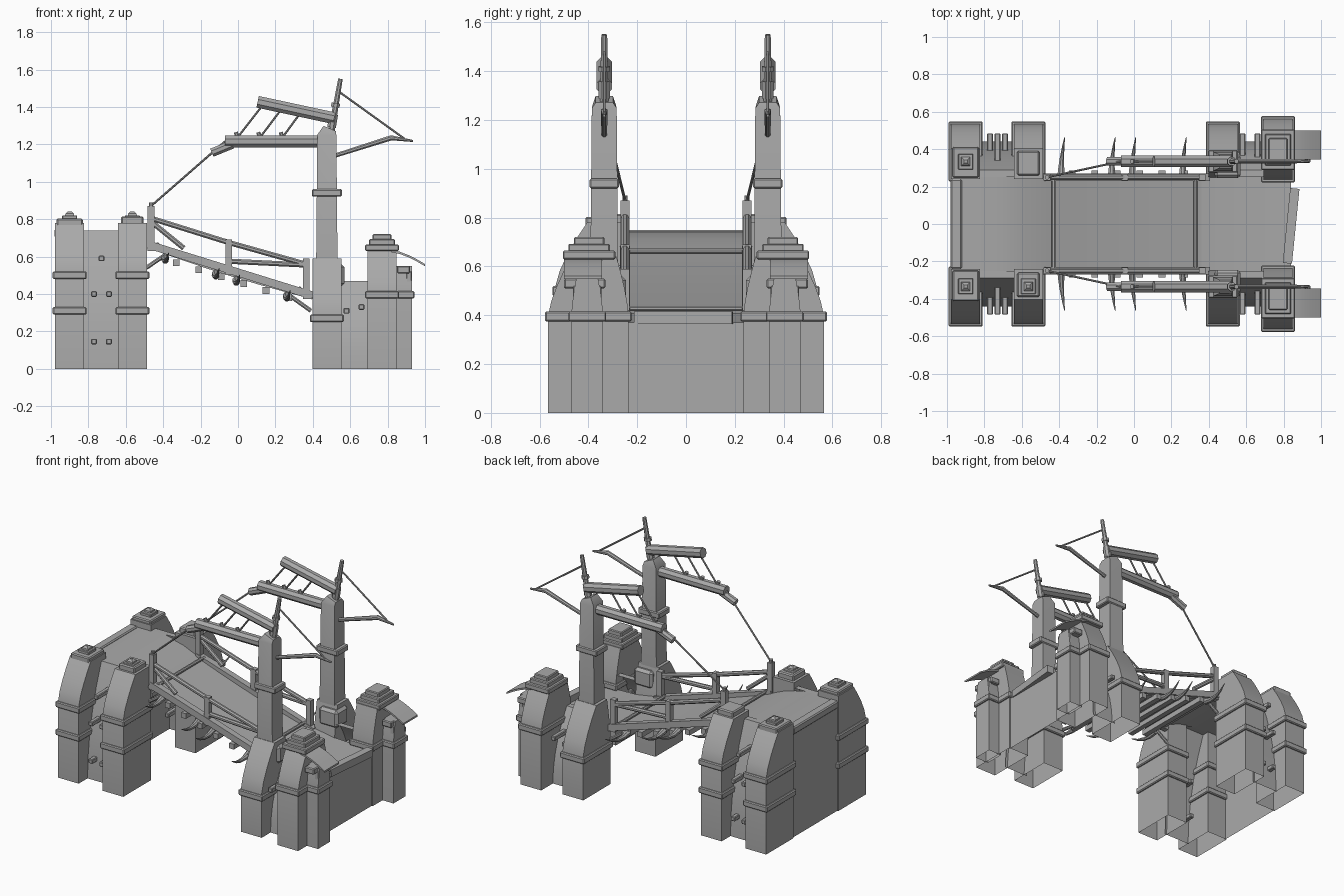
import bpy, bmesh, math
from mathutils import Vector

old = bpy.data.objects.get("Cube")
if old:
    bpy.data.objects.remove(old, do_unlink=True)

GREY = (.4, .4, .4, 1)
stone = bpy.data.materials.new("grey stone")
stone.use_nodes = True
stone.diffuse_color = GREY
stone.node_tree.nodes["Principled BSDF"].inputs["Base Color"].default_value = GREY

# Shared measures
ROAD_EDGE = .25
MAST_X, MAST_Y = .475, .335
TOWER_INNER, TOWER_OUTER = .24, .535
BAND_LIP, BAND_HEIGHT = .013, .04
CORD, PEG, RAIL, TIMBER, LOG = .006, .012, .015, .025, .034


def steps(count):
    return [i / count for i in range(count + 1)]


def finish(name, bm):
    bmesh.ops.recalc_face_normals(bm, faces=bm.faces)
    mesh = bpy.data.meshes.new(name)
    bm.to_mesh(mesh)
    bm.free()
    mesh.materials.append(stone)
    part = bpy.data.objects.new(name, mesh)
    bpy.context.collection.objects.link(part)
    bpy.ops.object.select_all(action='DESELECT')
    part.select_set(True)
    bpy.context.view_layer.objects.active = part
    bpy.ops.object.shade_smooth_by_angle(angle=math.radians(35))


def skin(name, loops, closed=True, bottom=True):
    """Join point loops with quads; closed loops get end caps."""
    bm = bmesh.new()
    rows = [[bm.verts.new(point) for point in loop] for loop in loops]
    for low, high in zip(rows, rows[1:]):
        for i in range(len(low) - (not closed)):
            j = (i + 1) % len(low)
            bm.faces.new((low[i], low[j], high[j], high[i]))
    if closed:
        bm.faces.new(rows[-1])
        if bottom:
            bm.faces.new(rows[0])
    finish(name, bm)


def block(name, centre, size):
    """Box with slightly worn edges."""
    bm = bmesh.new()
    bmesh.ops.create_cube(bm, size=1)
    for vert in bm.verts:
        vert.co = [c + v * d for c, v, d in zip(centre, vert.co, size)]
    bmesh.ops.bevel(bm, geom=list(bm.edges), offset=min(size) / 7, segments=1, affect='EDGES')
    finish(name, bm)


def rod(name, points, radii, sides=8):
    """Straight or bent bar with one radius, or one radius per point."""
    points = [Vector(point) for point in points]
    if not isinstance(radii, tuple):
        radii = (radii,) * len(points)
    last = len(points) - 1
    loops = []
    for i, (point, radius) in enumerate(zip(points, radii)):
        along = (points[min(i + 1, last)] - points[max(i - 1, 0)]).normalized()
        u = along.cross(Vector((0, 0, 1) if abs(along.z) < .9 else (0, 1, 0))).normalized()
        v = along.cross(u)
        angles = [math.tau * (k + .5) / sides for k in range(sides)]
        loops.append([point + (u * math.cos(a) + v * math.sin(a)) * radius for a in angles])
    skin(name, loops)


def tower(name, s, x, width, inner, outer, shoulder, top, top_inner, top_outer, bands):
    """Open-bottomed shaft, upright to the shoulder and curving in above it."""
    half = width / 2

    def loop(z, near, far):
        return [(x + dx, s * y, z) for dx, y in ((-half, near), (half, near), (half, far), (-half, far))]

    loops = [loop(0, inner, outer)]
    for t in steps(4):
        bend = t ** 1.4
        loops.append(loop(shoulder + (top - shoulder) * t,
                          inner + (top_inner - inner) * bend,
                          outer + (top_outer - outer) * bend))
    skin(name, loops, bottom=False)
    for z in bands:
        block(name + "_band", (x, s * (inner + outer) / 2, z),
              (width + 2 * BAND_LIP, outer - inner + 2 * BAND_LIP, BAND_HEIGHT))


def roadway(name, path):
    skin(name, [[(x, -ROAD_EDGE, z), (x, ROAD_EDGE, z)] for x, z in path], closed=False)


def side_wall(name, s, x, width, height):
    """Wall that sweeps inward as it rises, then meets the roadway."""
    profile = [(.44 - .15 * t * t, height * t) for t in steps(5)] + [(ROAD_EDGE, height)]
    skin(name, [[(end, s * y, z) for y, z in profile] for end in (x - width / 2, x + width / 2)],
         closed=False)


def deck_z(x):
    return .515 - .31 * x


def log_z(x):
    return 1.45 - .215 * x


# Roadways, end walls and curbs
roadway("upper_roadway", [(-.97, 0), (-.97, .74), (-.72, .74), (-.58, .71), (-.44, .65)])
roadway("lower_roadway", [(.36, .41), (.55, .38), (.84, .37), (.84, 0)])
block("upper_end_curb", (-.95, 0, .725), (.06, .48, .05))
rod("lower_end_curb", [(.82, -.21, .39), (.86, .19, .39)], .035, 4)

# Sloping bridge deck, slightly sagging, with cross timbers and end bars
deck = []
for t in steps(6):
    x = .86 * t - .46
    z = deck_z(x) - .012 * math.sin(math.pi * t)
    deck.append([(x, y, z + dz) for y, dz in ((-ROAD_EDGE, 0), (ROAD_EDGE, 0),
                                              (ROAD_EDGE, -.02), (-ROAD_EDGE, -.02))])
skin("bridge_deck", deck)
for i in range(6):
    x = .12 * i - .33
    rod("cross_timber", [(x, y, deck_z(x) - .05) for y in (-.285, .285)], TIMBER, 4)
for x in (-.43, .33):
    rod("deck_end_bar", [(x, y, deck_z(x) + RAIL) for y in (-ROAD_EDGE, ROAD_EDGE)], PEG)

for s, side in ((-1, "right_"), (1, "left_")):

    def at(x, z, y=MAST_Y):
        return (x, s * y, z)

    def box(part, x, y, z, *size):
        block(side + part, (x, s * y, z), size)

    def bar(part, points, radii, y=MAST_Y, sides=8):
        rod(side + part, [at(x, z, y) for x, z in points], radii, sides)

    # Upper gate towers with bands, caps and knobs
    for x, outermost in ((-.9, True), (-.565, False)):
        tower(side + "gate_tower", s, x, .155, TOWER_INNER, TOWER_OUTER, .52, .78,
              TOWER_INNER, .405, (.31, .5))
        if outermost:
            box("tower_cap", x, .33, .78, .14, .165, .045)
        else:
            box("tower_crown", x, .325, .79, .12, .13, .05)
        if outermost or s < 0:
            box("cap_step", x, .333, .808, .08, .085, .025)
            bar("cap_knob", [(x, .815), (x, .83), (x, .842)], (.036, .032, PEG), sides=4)

    # Flared side walls with stub beams
    side_wall(side + "upper_side_wall", s, -.73, .2, .74)
    side_wall(side + "lower_side_wall", s, .62, .18, .47)
    stubs = [(x, z) for x in (-.77, -.69) for z in (.145, .4)]
    for x, z in stubs + [(-.73, .59), (.58, .31), (.66, .33)]:
        box("stub_beam", x, .41, z, .03, .15, .03)

    # Mast tower, mast and collar
    tower(side + "mast_tower", s, MAST_X, .155, TOWER_INNER, TOWER_OUTER, .3, .59, .28, .395, (.27,))
    box("mast_foot", .5, .31, .5, .14, .13, .12)
    bar("mast", [(MAST_X, .55), (MAST_X, 1.25), (MAST_X + RAIL, 1.285)], (.081, .072, .05), sides=4)
    box("mast_collar", MAST_X, MAST_Y, .94, .16, .12, BAND_HEIGHT)

    # Hoisting logs, links, weight and rope
    bar("lower_hoist_log", [(-.07, 1.215), (.45, 1.215)], LOG)
    bar("upper_hoist_log", [(x, log_z(x)) for x in (.105, .515)], LOG)
    bar("hoist_weight", [(-.14, 1.155), (-.03, 1.2)], TIMBER)
    for i in range(3):
        foot, head = .12 * i, .14 + .1 * i
        bar("hoist_link", [(foot, 1.24), (head, log_z(head))], CORD)
        bar("link_peg", [(foot, 1.23), (foot - PEG, 1.265)], PEG)
    rod(side + "hoist_rope", [at(-.07, 1.215), at(-.465, .87, ROAD_EDGE)], CORD)

    # Top spar with collars, rear arm and stay
    bar("top_spar", [(.495, 1.25), (.548, 1.55)], (.02, .013))
    bar("spar_socket", [(.5, 1.29), (.512, 1.36)], TIMBER)
    bar("spar_collar", [(.52, 1.4), (.523, 1.42)], TIMBER)
    bar("rear_arm", [(.52, 1.14), (.82, 1.235), (.935, 1.218)], (PEG, RAIL, CORD))
    bar("rear_stay", [(.542, 1.48), (.89, 1.23)], CORD)

    # Lower gate tower with a stepped cap
    tower(side + "lower_tower", s, .77, .155, .235, .565, .4, .64, .285, .47, (.395,))
    for i in range(3):
        box("lower_cap_step", .77, .397, .647 + .028 * i, .18 - .04 * i, .215 - .045 * i, .035)

    # Buttress with posts under a drooping canopy
    tower(side + "buttress", s, .88, .1, .34, .47, .4, .55, .36, .45, (.395,))
    for y in (.365, .445):
        box("canopy_post", .915, y, .46, .03, .037, .12)
    box("canopy_rail", .885, .415, .53, .07, .17, .04)
    slope = [(.82 + .18 * t, .635 - .075 * t ** 1.5) for t in steps(4)]
    skin(side + "canopy", [[at(x, z + dz, y) for y, dz in ((.345, 0), (.5, 0), (.5, -PEG), (.345, -PEG))]
                           for x, z in slope])

    # Deck stringers, railing posts, rails and braces
    bar("stringer", [(x, deck_z(x)) for x in (-.48, .4)], .03, ROAD_EDGE, 4)
    for x, top in ((-.465, .87), (-.05, .69), (.365, .59)):
        bar("rail_post", [(x, deck_z(x) - .03), (x, top)], TIMBER, ROAD_EDGE, 4)
    bar("post_tip", [(-.465, .86), (-.465, .89)], PEG, ROAD_EDGE)
    bar("upper_rail", [(-.45, .8), (-.05, .675), (.36, .56)], RAIL, ROAD_EDGE)
    bar("level_rail", [(-.05, .575), (.36, .555)], RAIL, ROAD_EDGE)
    bar("post_brace", [(-.45, .775), (-.29, .645)], RAIL, ROAD_EDGE)
    bar("upper_strut", [(-.49, .54), (-.38, .615)], PEG, ROAD_EDGE)
    bar("lower_strut", [(.25, .41), (.39, .31)], PEG, ROAD_EDGE)

    # Curved tusks along the deck edge
    for x in (-.39, -.12, -.01, .26):
        curve = [at(x + .02 * t * t, deck_z(x) - .045 - .08 * t + .11 * t * t, ROAD_EDGE + .215 * t)
                 for t in steps(4)]
        rod(side + "tusk", curve, tuple(.022 - .02 * t for t in steps(4)))
